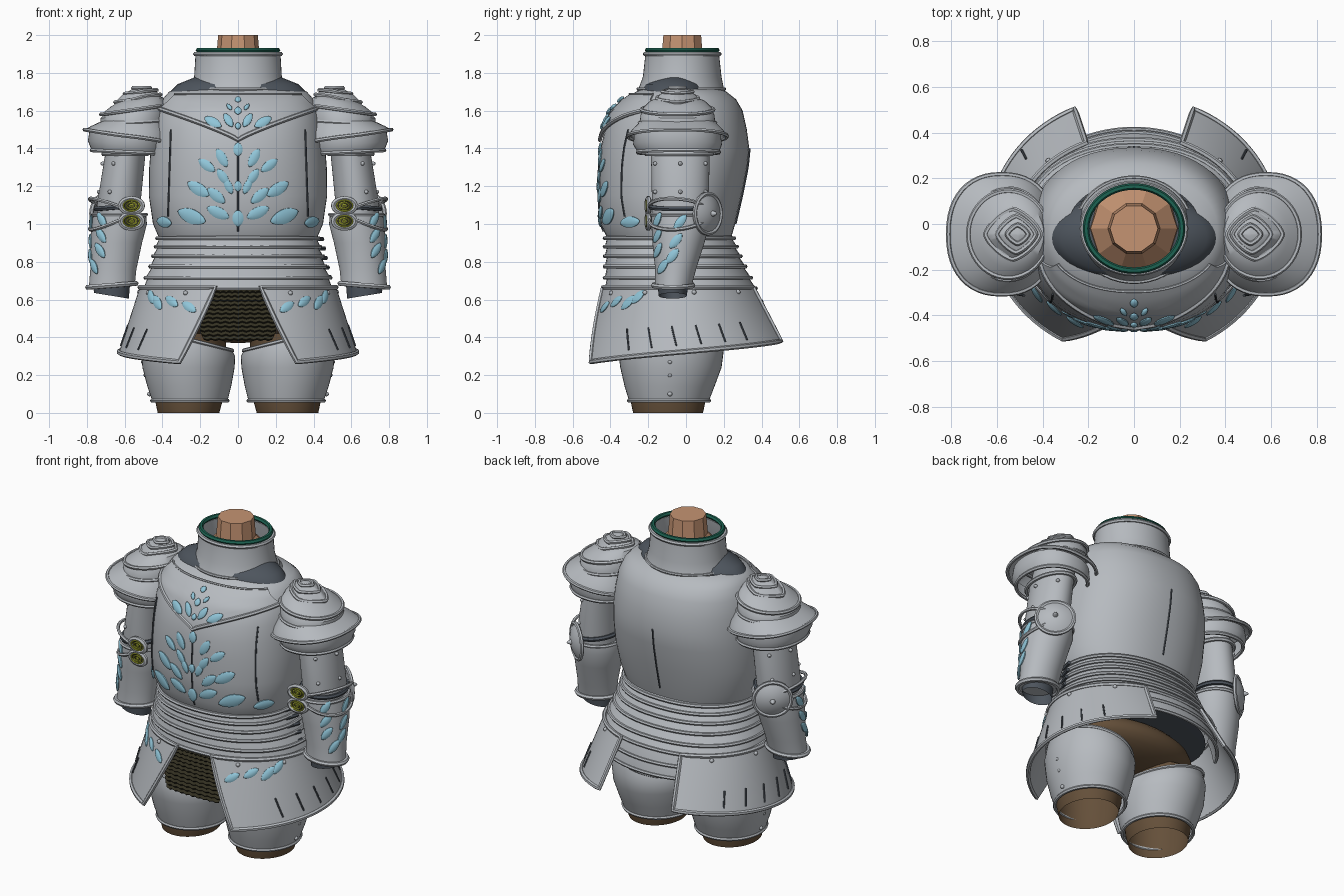
import bpy, bmesh
from math import sin, cos, pi, radians, asin, copysign
from mathutils import Vector, Matrix

cube = bpy.data.objects.get("Cube")
if cube:
    bpy.data.objects.remove(cube)

# Materials
def material(name, *rgb):
    m = bpy.data.materials.new(name)
    m.use_nodes = True
    m.diffuse_color = (*rgb, 1)
    m.node_tree.nodes["Principled BSDF"].inputs["Base Color"].default_value = (*rgb, 1)
    return m

STEEL = material("steel", .47, .495, .525)
SLATE = material("slate cloth", .075, .09, .11)
SKIN = material("skin", .56, .295, .17)
BROWN = material("brown cloth", .13, .08, .042)
TEAL = material("teal trim", .012, .125, .085)
BLUE = material("pale blue", .28, .56, .69)
MAIL = material("dark mail", .035, .031, .016)
BLACK = material("mail shadow", .015, .014, .008)
LIME = material("lime", .42, .46, .035)
made = []

# Shared helpers
def add(name, mesh, *mats):
    for m in mats:
        mesh.materials.append(m)
    ob = bpy.data.objects.new(name, mesh)
    bpy.context.collection.objects.link(ob)
    made.append(ob)
    return ob

def lerp(a, b, t):
    return a + (b - a) * t

def patch(name, f, nu, nv, mat, thick=0, cap=False, rule=None, extra=None):
    """Grid surface over f(u, v); closed rings are welded."""
    bm = bmesh.new()
    g = [[bm.verts.new(f(i / nu, j / nv)) for i in range(nu + 1)] for j in range(nv + 1)]
    for j in range(nv):
        for i in range(nu):
            face = bm.faces.new((g[j][i], g[j][i + 1], g[j + 1][i + 1], g[j + 1][i]))
            face.material_index = rule(i, j) if rule else 0
    bmesh.ops.remove_doubles(bm, verts=bm.verts, dist=1e-5)
    if cap:
        bmesh.ops.holes_fill(bm, edges=bm.edges, sides=0)
    bmesh.ops.recalc_face_normals(bm, faces=bm.faces)
    if thick:
        bmesh.ops.solidify(bm, geom=bm.faces[:], thickness=thick)
    me = bpy.data.meshes.new(name)
    bm.to_mesh(me)
    return add(name, me, mat, *([extra] if extra else []))

def tube(name, pts, r, mat=STEEL, closed=False):
    cu = bpy.data.curves.new(name, "CURVE")
    cu.dimensions, cu.bevel_depth, cu.bevel_resolution = "3D", r, 1
    cu.use_fill_caps = True
    sp = cu.splines.new("POLY")
    sp.points.add(len(pts) - 1)
    for p, q in zip(sp.points, pts):
        p.co = (*q, 1)
    sp.use_cyclic_u = closed
    tmp = bpy.data.objects.new(name + "_path", cu)
    bpy.context.collection.objects.link(tmp)
    dg = bpy.context.evaluated_depsgraph_get()
    me = bpy.data.meshes.new_from_object(tmp.evaluated_get(dg))
    bpy.data.objects.remove(tmp)
    me.materials.clear()
    return add(name, me, mat)

def oval(s, a, n=2):
    """Point on a superellipse section (cx, cy, z, rx, ry, tilt)."""
    c, d = cos(a), sin(a)
    return Vector((s[0] + s[3] * copysign(abs(c) ** (2 / n), c),
                   s[1] + s[4] * copysign(abs(d) ** (2 / n), d),
                   s[2] + (s[5] if len(s) > 5 else 0) * c))

def loft(name, secs, mat=STEEL, n=2, seg=48, cap=False, arc=(0, 2 * pi), thick=0):
    def f(u, v):
        a = lerp(*arc, 0 if u == 1 and arc[1] - arc[0] > 6 else u)
        return oval(secs[round(v * (len(secs) - 1))], a, n)
    return patch(name, f, seg, len(secs) - 1, mat, thick, cap)

def hoop(name, sec, r, mat=STEEL, n=2, seg=48):
    return tube(name, [oval(sec, 2 * pi * i / seg, n) for i in range(seg)], r, mat, True)

def studs(name, surf, items, mat, aspect=.48, depth=.01, taper=.2):
    """Flat almond shapes on surf: (u, v, length, angle)."""
    bm = bmesh.new()
    for u, v, size, ang in items:
        p = surf(u, v)
        du = (surf(u + .01, v) - surf(u - .01, v)).normalized()
        nor = du.cross(surf(u, v + .01) - surf(u, v - .01)).normalized()
        dv = nor.cross(du)
        ax = du * cos(radians(ang)) + dv * sin(radians(ang))
        rot = Matrix((nor.cross(ax), nor, ax)).transposed().to_4x4()
        scale = Matrix.Diagonal((size * aspect / 2, depth, size / 2, 1))
        verts = bmesh.ops.create_uvsphere(bm, u_segments=10, v_segments=10, radius=1)["verts"]
        for vert in verts:
            vert.co.x *= max(0, 1 - vert.co.z ** 2) ** taper
        bmesh.ops.transform(bm, matrix=Matrix.Translation(p) @ rot @ scale, verts=verts)
    me = bpy.data.meshes.new(name)
    bm.to_mesh(me)
    return add(name, me, mat)

def disc(name, c, nor, r1, r2, h, mat, rim=0):
    """Shallow dome with an optional rolled rim."""
    c, nor = Vector(c), Vector(nor).normalized()
    e = nor.cross(Vector((0, 0, 1))).normalized()
    up = e.cross(nor)
    at = lambda a, k: c + (e * r1 * cos(a) + up * r2 * sin(a)) * k + nor * h * (1 - k * k)
    patch(name, lambda u, v: at(2 * pi * (u % 1), v), 28, 5, mat)
    if rim:
        tube(name + "_rim", [at(2 * pi * i / 28, 1) for i in range(28)], rim, STEEL, True)

# Cuirass: (z, half width, front, back)
N = 2.2
TORSO = [(0, (f + b) / 2, z, a, (b - f) / 2) for z, a, f, b in (
    (.93, .42, -.42, .24), (1, .45, -.452, .26), (1.15, .472, -.462, .295),
    (1.3, .47, -.46, .325), (1.4, .462, -.452, .335), (1.5, .45, -.43, .322),
    (1.6, .43, -.385, .3), (1.66, .4, -.325, .265), (1.7, .365, -.265, .215),
    (1.715, .29, -.235, .18))]
loft("cuirass", TORSO, n=N, seg=64)

def shell(x, z, side=-1, off=.003):
    k = next((i for i in range(len(TORSO) - 2) if z < TORSO[i + 1][2]), len(TORSO) - 2)
    p, q = TORSO[k], TORSO[k + 1]
    s = [lerp(a, b, (z - p[2]) / (q[2] - p[2])) for a, b in zip(p, q)]
    w = min(1, abs(x) / s[3])
    return Vector((x * (1 + off), s[1] + side * (s[4] * (1 - w ** N) ** (1 / N) + off), z))

def gorget(u, v):
    x = (2 * u - 1) * lerp(.41, .33, v)
    return shell(x, lerp(1.445 + .165 * abs(2 * u - 1) ** .85, 1.688, v), off=.014)

patch("chest_collar_plate", gorget, 40, 8, STEEL, .01)
tube("chest_collar_edge", [gorget(i / 40, 0) for i in range(41)], .012)
tube("chest_collar_top_edge", [gorget(i / 40, 1) for i in range(41)], .007)

# Cuirass grooves and inlaid leaves
span = lambda a, b: [lerp(a, b, i / 10) for i in range(11)]
tube("front_groove", [shell(0, z) for z in span(.96, 1.4)], .005, SLATE)
tube("back_groove", [shell(0, z, 1) for z in span(1, 1.4)], .005, SLATE)
tube("left_side_groove", [shell(lerp(.37, .355, i / 10), z) for i, z in enumerate(span(1.04, 1.5))], .005, SLATE)
LEAVES = [(.085, 1.35, .11, 60), (.165, 1.31, .11, 35), (.08, 1.25, .1, 55), (.21, 1.185, .14, 30),
          (.115, 1.15, .12, 40), (.05, 1.2, .09, 65), (.245, 1.04, .17, 20), (.105, 1.06, .13, 25),
          (.39, 1.01, .13, 5)]
studs("left_chest_leaves", shell, LEAVES, BLUE)
studs("center_leaves", shell, [(0, 1.395, .075, 90), (0, 1.03, .09, 90), (0, 1.2, .06, 90)], BLUE, .7)
high = lambda x, z: shell(x, z, off=.022)
studs("left_collar_leaves", high, [(.045, 1.62, .05, 60), (.05, 1.55, .09, 60), (.13, 1.54, .11, 30)], BLUE)
studs("collar_jewels", high, [(0, 1.66, .045, 90), (0, 1.6, .05, 90), (0, 1.52, .04, 90)], BLUE, .8)

# Neck, collar and undersuit
loft("neck", [(0, -.02, 1.72, .2, .2), (0, -.02, 1.8, .19, .19), (0, -.02, 1.88, .115, .115),
              (0, -.02, 2, .105, .105)], SKIN, seg=10, cap=True)
loft("shoulder_cloth", [(0, -.06, 1.6, .39, .2), (0, -.06, 1.69, .37, .19), (0, -.06, 1.74, .32, .165),
                        (0, -.05, 1.78, .22, .1)], SLATE, cap=True)
loft("collar", [(0, -.025, 1.68, .265, .24), (0, -.025, 1.72, .25, .225), (0, -.02, 1.78, .232, .208),
                (0, -.02, 1.9, .225, .195)], thick=.012)
hoop("collar_rim", (0, -.02, 1.9, .226, .197), .012)
hoop("collar_base", (0, -.025, 1.715, .255, .23), .008)
hoop("collar_trim", (0, -.02, 1.92, .21, .184), .014, TEAL)

# Overlapping waist bands
BANDS = [(z, a, -.43, b) for z, a, b in ((.95, .42, .245), (.925, .428, .255), (.88, .436, .27),
         (.83, .45, .29), (.775, .465, .315), (.715, .49, .345), (.66, .5, .37))]
BANDS = [(0, (f + b) / 2, z, a, (b - f) / 2) for z, a, f, b in BANDS]
secs = []
for p, q in zip(BANDS, BANDS[1:]):
    secs += [(0, p[1], p[2], p[3] - .012, p[4] - .012), q]
    hoop("waist_band_edge", q, .011, n=N)
loft("waist_bands", secs, n=N, seg=64)
tail = [(0, -.03, .66, .5, .4), (0, -.025, .59, .52, .425), (0, -.02, .52, .53, .435)]
loft("rear_waist_plate", tail, arc=(.12 * pi, .88 * pi), thick=.01)
for s in tail[1:]:
    tube("rear_waist_edge", [oval(s, lerp(.12, .88, i / 30) * pi) for i in range(31)], .011)
for z in (.72, .77, .82, .87, .92):
    tube("side_buckle", [(.455 - (z - .7) * .15, -.13, z), (.49 - (z - .7) * .2, -.05, z)], .012, SLATE)

# Flared hip panels
def hip(t, v):
    a, b = lerp(.52, .63, v), lerp(.42, .565, v)
    th = lerp(lerp(asin(.12 / .52), asin(.31 / .63), v), pi - lerp(.416, .425, v), t)
    return Vector((a * sin(th), lerp(-.03, -.012, v) - b * cos(th), lerp(.665, .27 + .11 * t, v)))

patch("left_hip_panel", hip, 36, 6, STEEL, .012)
edge = [hip(i / 36, 0) for i in range(36)] + [hip(1, i / 8) for i in range(8)]
edge += [hip(1 - i / 36, 1) for i in range(36)] + [hip(0, 1 - i / 8) for i in range(8)]
tube("left_hip_panel_edge", edge, .013, closed=True)
studs("left_hip_leaves", hip, [(.075, .27, .1, -30), (.17, .2, .1, -30), (.25, .22, .11, -40),
                               (.31, .14, .1, -45)], BLUE)
for k in range(6):
    t = .24 + .108 * k
    tube("left_hip_slit", [hip(t, w) + Vector((sin(t * pi), -cos(t * pi), 0)) * .003
                           for w in (.6, .75, .9)], .005, SLATE)
studs("left_hip_rivets", hip, [(t, .08, .025, 0) for t in (.12, .35, .6, .85)], STEEL, 1, .013, 0)

# Mail apron with zigzag rows
def mail(u, v):
    x = (2 * u - 1) * (.13 + .16 * v - .11 * v ** 3)
    zig = .007 * abs((u * 18) % 2 - 1)
    return Vector((x, -.425 - .035 * v - .012 * ((v * 12) % 1) + .3 * x * x, .655 - .275 * v + zig))

patch("mail_apron", mail, 36, 36, MAIL, rule=lambda i, j: int(j % 3 == 2), extra=BLACK)

# Hips and legs
loft("waist_lining", [(0, -.04, .6, .48, .37), (0, -.06, .58, .3, .2)], SLATE, cap=True)
loft("pelvis", [(0, -.08, .5 + .13 * sin(a), .44 * max(.02, cos(a)), .28 * max(.02, cos(a)))
                for a in [radians(-90 + 15 * i) for i in range(13)]], BROWN, cap=True)
loft("left_leg", [(.262, -.095, 0, .163, .185), (.26, -.095, .07, .18, .2), (.26, -.09, .42, .2, .22)], BROWN)
THIGH = [(.255, -.09, .065, .2, .212), (.258, -.087, .14, .222, .238), (.262, -.08, .24, .244, .268),
         (.265, -.08, .33, .25, .28, .03), (.265, -.08, .39, .235, .262, .06)]
loft("left_thigh_plate", THIGH, thick=.01)
hoop("left_thigh_lower_edge", THIGH[0], .011)
hoop("left_thigh_upper_edge", THIGH[-1], .011)
studs("left_thigh_rivets", lambda a, z: oval((.26, -.085, z, .2 + .19 * (z - .06), .25), a),
      [(0, z, .025, 0) for z in (.1, .2, .27)], STEEL, 1, .014, 0)

# Arms
loft("left_upper_arm", [(.63, -.03, 1.02, .115, .145), (.632, -.03, 1.1, .115, .15),
                        (.598, -.03, 1.36, .107, .155), (.57, -.03, 1.5, .1, .15)])
hoop("left_upper_arm_band", (.597, -.035, 1.37, .115, .172), .012)
hoop("left_elbow_strap", (.63, -.03, 1.09, .122, .155, -.01), .014, SLATE)
FORE = [(.668, -.068, .67, .122, .098, -.01), (.66, -.055, .76, .122, .108), (.645, -.04, .9, .137, .138),
        (.628, -.03, 1.0, .146, .153), (.627, -.03, 1.05, .14, .153)]
loft("left_forearm", FORE, cap=True)
hoop("left_cuff_rim", (.668, -.068, .675, .128, .104, -.01), .014)
hoop("left_forearm_upper_edge", FORE[-1], .011)
loft("left_cuff_lining", [(.67, -.07, .62, .092, .075, .015), (.67, -.07, .7, .1, .082)], SLATE)

def forearm(a, z):
    k = (z - .67) / .35
    return oval((lerp(.668, .628, k), lerp(-.068, -.03, k), z, lerp(.122, .15, k), lerp(.1, .155, k)), a)

studs("left_forearm_leaves", forearm, [(radians(a), z, .1, g) for a, z, g in (
    (0, 1.01, 50), (-52, 1.02, 55), (-5, .91, 50), (-52, .94, 50), (-52, .86, 50), (-10, .83, 50),
    (-35, .775, 50))], BLUE)
studs("left_arm_rivets", lambda a, z: oval((lerp(.632, .598, (z - 1.1) / .26), -.03, z, .112, .153), a),
      [(radians(a), z, .022, 0) for a in (-60, 0, 60) for z in (1.17, 1.32)], STEEL, 1, .013, 0)

# Elbow guard with paired rosettes
for z, k in ((1.085, .05), (1.03, -.06)):
    tube("left_elbow_guard_arc", [oval((.63, -.03, z + k * sin(pi * i / 15), .155, .165),
                                       radians(-100 + 11 * i)) for i in range(16)], .01)
disc("left_elbow_disc", (.69, .115, 1.055), (.62, .78, 0), .11, .105, .035, STEEL, .012)
disc("left_elbow_boss", (.705, .135, 1.055), (.62, .78, 0), .018, .018, .035, STEEL)
for z in (1.097, 1.015):
    c = Vector((.563, -.2, z))
    disc("left_rosette", c, (.1, -1, 0), .058, .038, .006, MAIL, .014)
    for k in (.72, .42, .12):
        tube("left_rosette_ring", [c + Vector((.06 * k * cos(a), -.009, .04 * k * sin(a)))
             for a in [radians(20 * i) for i in range(18)]], .005, LIME, True)

# Layered shoulder guards
LAMES = [("lower", [(.585, -.04, 1.38, .19, .215, .01), (.59, -.045, 1.42, .205, .235, .02),
                    (.585, -.045, 1.47, .2, .23, .03)], 2.2),
         ("wide", [(.58, -.045, 1.465, .233, .262, .035), (.565, -.045, 1.5, .21, .24, .02),
                   (.55, -.045, 1.55, .16, .19, 0)], 2.3),
         ("dome", [(.555, -.045, 1.535, .175, .2, -.01), (.553, -.045, 1.58, .175, .195, -.02),
                   (.535, -.045, 1.64, .13, .15, -.02)], 2),
         ("crest", [(.55, -.045, 1.605, .175, .19, -.025), (.535, -.045, 1.645, .14, .15, -.025),
                    (.525, -.045, 1.675, .08, .09, -.01)], 2),
         ("diamond", [(.53, -.045, 1.665, .12, .11, -.02), (.525, -.045, 1.695, .085, .08, -.01)], 1.4),
         ("peak", [(.515, -.045, 1.7, .085, .08, -.01), (.51, -.045, 1.715, .05, .045, 0)], 1.35),
         ("tip", [(.51, -.045, 1.72, .045, .04, 0), (.505, -.045, 1.73, .01, .01, 0)], 1.35)]
for label, s, n in LAMES:
    loft("left_shoulder_" + label, s, n=n, cap=label not in ("lower", "wide"))
    hoop("left_shoulder_" + label + "_edge", s[0], .011, n=n)

# Smooth shading, then mirror every left part
for ob in bpy.context.selected_objects:
    ob.select_set(False)
for ob in made:
    ob.select_set(ob.name != "neck")
bpy.context.view_layer.objects.active = made[0]
bpy.ops.object.shade_smooth_by_angle(angle=radians(40))
for ob in [o for o in made if o.name.startswith("left_")]:
    me = ob.data.copy()
    me.transform(Matrix.Scale(-1, 4, (1, 0, 0)))
    me.flip_normals()
    add(ob.name.replace("left_", "right_", 1), me)
